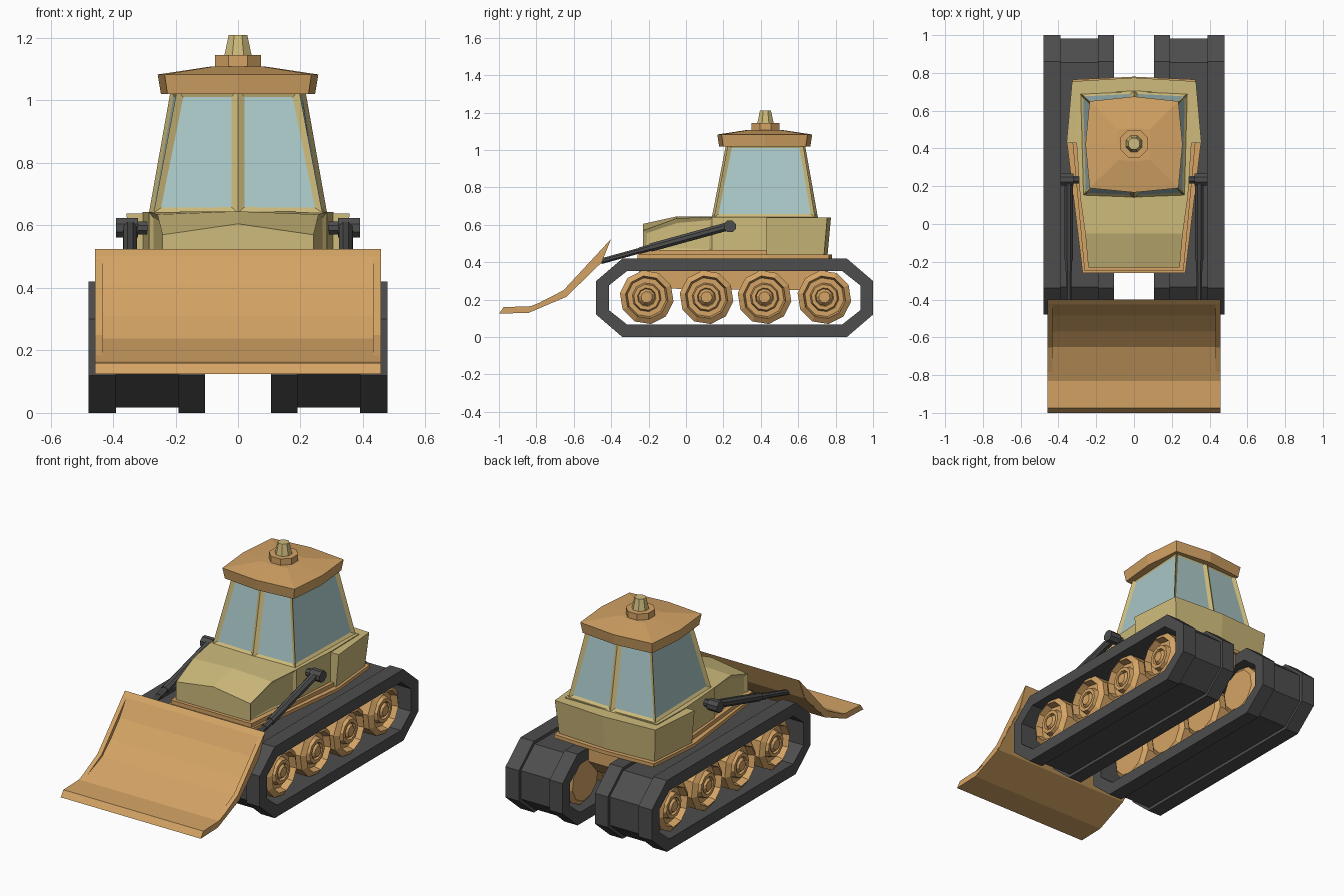
import bpy, bmesh, math
from mathutils import Vector

if "Cube" in bpy.data.objects:
    bpy.data.objects.remove(bpy.data.objects["Cube"])


def material(name, rgb):
    m = bpy.data.materials.new(name)
    m.diffuse_color = (*rgb, 1)
    m.use_nodes = True
    m.node_tree.nodes["Principled BSDF"].inputs["Base Color"].default_value = m.diffuse_color
    return m


ORANGE = material("orange_paint", (0.66, 0.37, 0.13))
YELLOW = material("yellow_paint", (0.62, 0.50, 0.20))
GLASS = material("glass", (0.40, 0.57, 0.57))
DARK = material("dark_rubber", (0.075, 0.075, 0.075))


def loft(name, loops, mat, ring=False, mirror=False):
    """Skin a list of equal-length point loops; cap the ends or close into a ring."""
    bm = bmesh.new()
    rows = [[bm.verts.new(p) for p in loop] for loop in loops]
    n = len(rows[0])
    pairs = list(zip(rows, rows[1:])) + ([(rows[-1], rows[0])] if ring else [])
    for a, b in pairs:
        for i in range(n):
            j = (i + 1) % n
            bm.faces.new((a[i], a[j], b[j], b[i]))
    if not ring:
        bm.faces.new(rows[0])
        bm.faces.new(rows[-1])
    bmesh.ops.recalc_face_normals(bm, faces=bm.faces)
    me = bpy.data.meshes.new(name)
    bm.to_mesh(me)
    bm.free()
    me.materials.append(mat)
    ob = bpy.data.objects.new(name, me)
    bpy.context.collection.objects.link(ob)
    if mirror:
        ob.modifiers.new("mirror", "MIRROR").use_mirror_merge = False
    return ob


def sym(half):
    """Complete a right-hand outline (front to back) with its mirror image."""
    return half + [(-x, y) for x, y in reversed(half) if x > 0]


def slab(name, half, z0, z1, mat, taper=1.0, cy=0.42):
    plan = sym(half)
    low = [(x * taper, cy + (y - cy) * taper, z0) for x, y in plan]
    return loft(name, [low, [(x, y, z1) for x, y in plan]], mat)


def extrude_x(name, profile, x0, x1, mat, mirror=False):
    return loft(name, [[(x, y, z) for y, z in profile] for x in (x0, x1)], mat, mirror=mirror)


def turned(name, profile, start, axis, n, mat, mirror=False):
    """Revolve (distance, radius) pairs around an axis leaving the start point."""
    axis = Vector(axis).normalized()
    u = axis.orthogonal().normalized()
    v = axis.cross(u)
    ang = [2 * math.pi * (i + 0.5) / n for i in range(n)]
    loops = [[Vector(start) + axis * d + (u * math.cos(a) + v * math.sin(a)) * r for a in ang]
             for d, r in profile]
    return loft(name, loops, mat, mirror=mirror)


# Tracks: chamfered loop with a shallow groove around the middle
def track_loop(x, d):
    y0, y1, z0, z1 = -0.48 + d, 1.0 - d, d, 0.42 - d
    cy, cz = 0.14 - 0.65 * d, 0.12 - 0.65 * d
    pts = [(y0 + cy, z0), (y1 - cy, z0), (y1, z0 + cz), (y1, z1 - cz),
           (y1 - cy, z1), (y0 + cy, z1), (y0, z1 - cz), (y0, z0 + cz)]
    return [(x, y, z) for y, z in pts]


steps = [(0.105, 0.068), (0.105, 0), (0.19, 0), (0.19, 0.018),
         (0.39, 0.018), (0.39, 0), (0.478, 0), (0.478, 0.068)]
loft("tracks", [track_loop(x, d) for x, d in steps], DARK, ring=True, mirror=True)

# Road wheels with dished rims and stepped hubs
wheel = [(0, 0.12), (0.02, 0.145), (0.29, 0.145), (0.31, 0.115), (0.27, 0.105),
         (0.27, 0.078), (0.30, 0.07), (0.30, 0.05), (0.285, 0.045), (0.305, 0.03)]
for i, y in enumerate((-0.21, 0.11, 0.42, 0.74)):
    turned(f"road_wheel_{i + 1}", wheel, (0.14, y, 0.213), (1, 0, 0), 10, ORANGE, mirror=True)

# Chassis between the tracks and the deck above them
extrude_x("chassis", [(-0.25, 0.34), (-0.2, 0.26), (0.68, 0.25), (0.76, 0.34),
                      (0.76, 0.43), (-0.25, 0.43)], -0.104, 0.104, ORANGE)
slab("deck", [(0.272, -0.26), (0.355, 0.43), (0.325, 0.765), (0, 0.78)], 0.421, 0.442, ORANGE)
slab("deck_step", [(0.262, -0.25), (0.325, 0.43)], 0.435, 0.465, ORANGE)

# Hood and body: sections are (y, half width, edge height, centre height)
sections = [(-0.23, 0.242, 0.57, 0.605), (-0.05, 0.258, 0.635, 0.645),
            (0.14, 0.285, 0.643, 0.645), (0.44, 0.305, 0.643, 0.645), (0.70, 0.30, 0.643, 0.645)]
body = loft("hood_and_body", [[(w, y, 0.45), (w, y, e), (0, y, c), (-w, y, e), (-w, y, 0.45)]
                              for y, w, e, c in sections], YELLOW)
bm = bmesh.new()
bm.from_mesh(body.data)
for side in (1, -1):
    panel = [f for f in bm.faces
             if f.normal.x * side > 0.8 and f.calc_center_median().y < 0.14]
    bmesh.ops.inset_region(bm, faces=panel, thickness=0.025, depth=-0.012)
bm.to_mesh(body.data)
bm.free()

# Rear housing wrapped around the cab
slab("rear_housing", [(0.357, 0.43), (0.328, 0.755), (0, 0.775)], 0.442, 0.638, YELLOW, 0.95)

# Cab: tapered shell, each wall inset to leave pillars around a glass pane
low = sym([(0, 0.138), (0.27, 0.15), (0.285, 0.69), (0, 0.705)])
high = sym([(0, 0.215), (0.195, 0.225), (0.215, 0.625), (0, 0.635)])
cab = loft("cab", [[(x, y, 0.64) for x, y in low], [(x, y, 1.035) for x, y in high]], YELLOW)
cab.data.materials.append(GLASS)
bm = bmesh.new()
bm.from_mesh(cab.data)
walls = [f for f in bm.faces if abs(f.normal.z) < 0.7]
bmesh.ops.inset_individual(bm, faces=walls, thickness=0.03, depth=-0.012)
for f in walls:
    f.material_index = 1
bm.to_mesh(cab.data)
bm.free()

# Roof with a shallow crown
roof = sym([(0, 0.167), (0.235, 0.19), (0.257, 0.42), (0.235, 0.65), (0, 0.675)])
loft("roof", [[(x * s, 0.42 + (y - 0.42) * s, z) for x, y in roof]
              for s, z in ((0.96, 1.02), (1, 1.083), (0.35, 1.108))], ORANGE)

# Beacon
turned("beacon_base", [(0, 0.08), (0.04, 0.08)], (0, 0.425, 1.105), (0, 0, 1), 8, ORANGE)
turned("beacon_lamp", [(0, 0.047), (0.065, 0.032)], (0, 0.425, 1.145), (0, 0, 1), 8, YELLOW)

# Lift cylinders: pivot, barrel and thinner rod running down to the blade
pivot, tip = Vector((0.345, 0.235, 0.595)), Vector((0.345, -0.455, 0.405))
turned("lift_pivot", [(0, 0.022), (0.04, 0.022), (0.04, 0.034), (0.11, 0.034)],
       (0.28, 0.235, 0.592), (1, 0, 0), 8, DARK, mirror=True)
turned("lift_cylinder", [(0, 0.024), (0.44, 0.024), (0.44, 0.019), (0.50, 0.019),
                         (0.50, 0.016), (0.715, 0.016)], pivot, tip - pivot, 8, DARK, mirror=True)

# Blade: curved sheet with a cutting lip, plus end flanges
back = [(-1.0, 0.125), (-0.84, 0.13), (-0.64, 0.215), (-0.45, 0.40), (-0.40, 0.525)]
front = [(-0.425, 0.50), (-0.485, 0.405), (-0.57, 0.31), (-0.65, 0.238), (-0.83, 0.165), (-0.975, 0.16)]
extrude_x("blade", back + front, -0.457, 0.457, ORANGE)
extrude_x("blade_flange", [(-0.83, 0.16), (-0.64, 0.22), (-0.455, 0.40), (-0.402, 0.523), (-0.655, 0.25)],
          0.432, 0.458, ORANGE, mirror=True)
